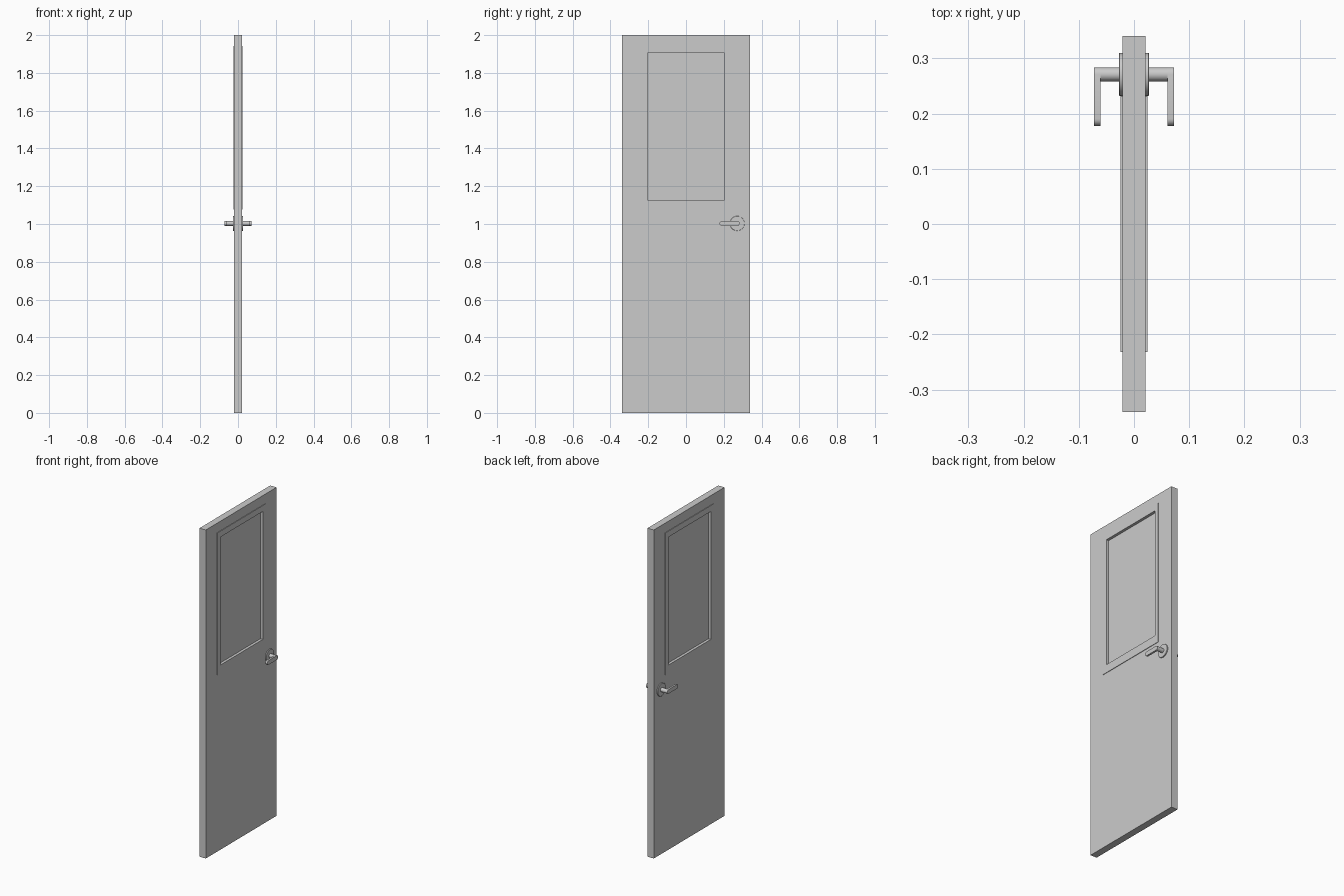
import bpy, bmesh, math

if "Cube" in bpy.data.objects:
    bpy.data.objects.remove(bpy.data.objects["Cube"])

HANDLE_Y, HANDLE_Z = 0.271, 1.003


def make_object(name, bm, smooth=False):
    bmesh.ops.recalc_face_normals(bm, faces=bm.faces)
    mesh = bpy.data.meshes.new(name)
    bm.to_mesh(mesh)
    bm.free()
    obj = bpy.data.objects.new(name, mesh)
    bpy.context.collection.objects.link(obj)
    if smooth:
        bpy.ops.object.select_all(action='DESELECT')
        obj.select_set(True)
        bpy.context.view_layer.objects.active = obj
        bpy.ops.object.shade_smooth_by_angle(angle=math.radians(35))
    return obj


def rect(y0, y1, z0, z1):
    return [(y0, z0), (y1, z0), (y1, z1), (y0, z1)]


def circle(y, z, r, n=32):
    return [(y + r * math.cos(2 * math.pi * i / n), z + r * math.sin(2 * math.pi * i / n))
            for i in range(n)]


def ring(name, outer, inner, half):
    """Rectangular border, extruded symmetrically along x."""
    bm = bmesh.new()
    loops = [[bm.verts.new((x, y, z)) for y, z in pts]
             for pts, x in ((outer, half), (inner, half), (inner, -half), (outer, -half))]
    for k in range(4):
        a, b = loops[k], loops[(k + 1) % 4]
        for i in range(4):
            j = (i + 1) % 4
            bm.faces.new((a[i], a[j], b[j], b[i]))
    return make_object(name, bm)


def loft(name, sections, smooth=False):
    """Closed solid through yz sections given as (x, points)."""
    bm = bmesh.new()
    loops = [[bm.verts.new((x, y, z)) for y, z in pts] for x, pts in sections]
    n = len(loops[0])
    for a, b in zip(loops, loops[1:]):
        for i in range(n):
            j = (i + 1) % n
            bm.faces.new((a[i], a[j], b[j], b[i]))
    bm.faces.new(loops[0])
    bm.faces.new(loops[-1])
    return make_object(name, bm, smooth)


# Door leaf with window hole, raised window frame, recessed pane
ring("door_leaf", rect(-0.34, 0.34, 0, 2), rect(-0.215, 0.215, 1.11, 1.92), 0.0212)
ring("window_frame", rect(-0.232, 0.232, 1.077, 1.942), rect(-0.204, 0.204, 1.127, 1.906), 0.0245)
pane = rect(-0.21, 0.21, 1.12, 1.913)
loft("window_pane", [(-0.008, pane), (0.008, pane)])

# Stadium outline of the lever grip
R, TIP_Y = 0.0128, 0.1905
stadium = []
for cy, start in ((HANDLE_Y, -90), (TIP_Y, 90)):
    for i in range(13):
        a = math.radians(start + 15 * i)
        stadium.append((cy + R * math.cos(a), HANDLE_Z + R * math.sin(a)))

# Handle set on both faces
for side, s in (("front", 1), ("back", -1)):
    loft(f"{side}_rosette", [(s * 0.019, circle(HANDLE_Y, HANDLE_Z, 0.039)),
                             (s * 0.026, circle(HANDLE_Y, HANDLE_Z, 0.039)),
                             (s * 0.027, circle(HANDLE_Y, HANDLE_Z, 0.038))], True)
    spindle = circle(HANDLE_Y, HANDLE_Z, R - 0.0002)
    loft(f"{side}_spindle", [(s * 0.02, spindle), (s * 0.064, spindle)], True)
    loft(f"{side}_lever", [(s * 0.0607, stadium), (s * 0.072, stadium)], True)
